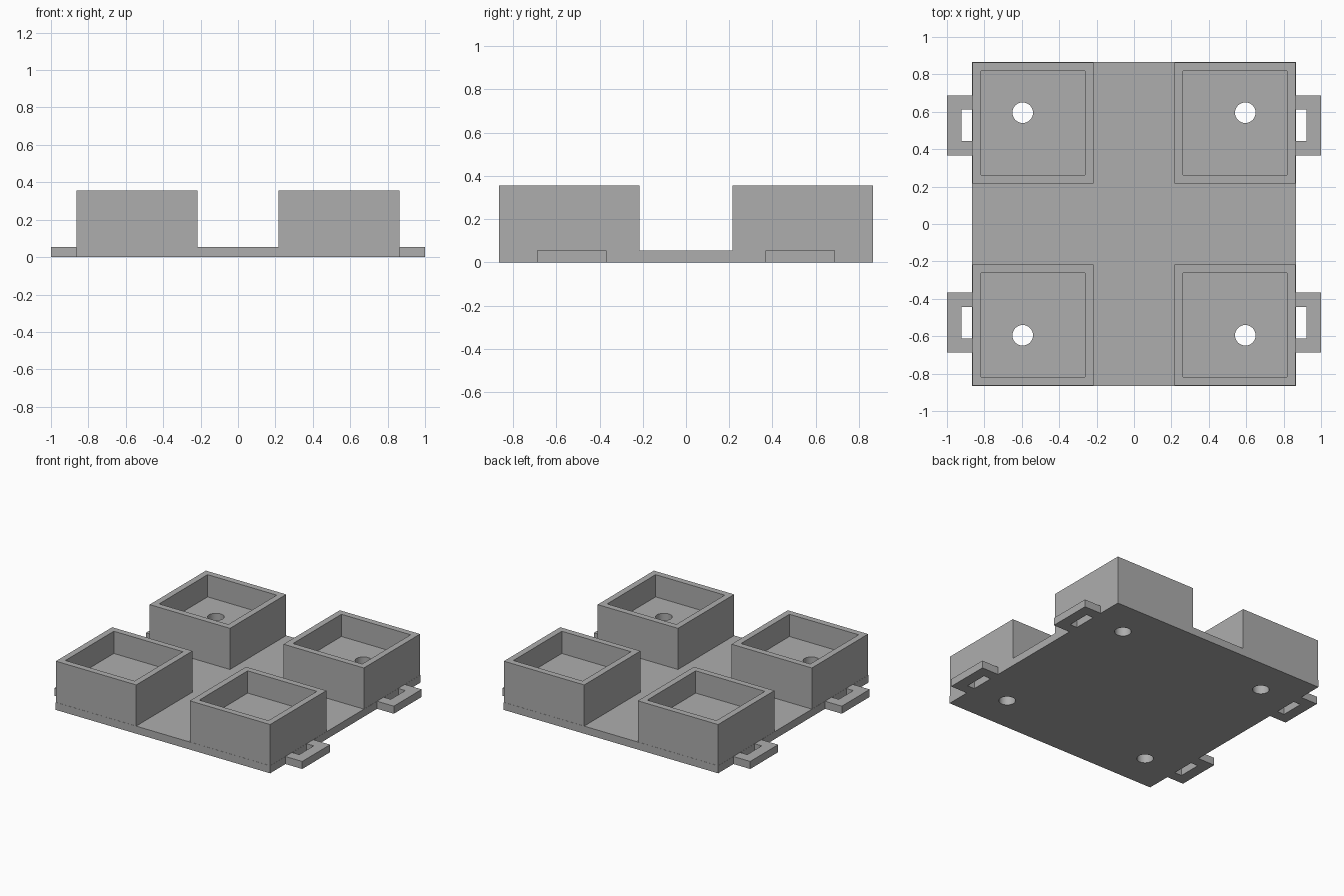
import bpy
import bmesh
import math
from mathutils import Matrix, Vector

if "Cube" in bpy.data.objects:
    bpy.data.objects.remove(bpy.data.objects["Cube"])

grey = bpy.data.materials.new("plain grey")
grey.use_nodes = True
COLOUR = (0.42, 0.42, 0.42, 1)
grey.diffuse_color = COLOUR
grey.node_tree.nodes["Principled BSDF"].inputs["Base Color"].default_value = COLOUR

HALF = 0.865       # plate half width
THICK = 0.055      # plate and lug thickness
TOP = 0.355        # rim of the trays
FLOOR = 0.193      # inside floor of the trays
INNER = 0.216      # inner side of the trays
WALL = 0.045
HOLE = 0.595       # screw hole position


def finish(name, bm):
    mesh = bpy.data.meshes.new(name)
    bm.to_mesh(mesh)
    bm.free()
    mesh.materials.append(grey)
    obj = bpy.data.objects.new(name, mesh)
    bpy.context.collection.objects.link(obj)
    return obj


def box(name, lo, hi):
    lo, hi = Vector(lo), Vector(hi)
    bm = bmesh.new()
    matrix = Matrix.Translation((lo + hi) / 2) @ Matrix.Diagonal((*(hi - lo), 1))
    bmesh.ops.create_cube(bm, size=1, matrix=matrix)
    return finish(name, bm)


def drill(x, y):
    bm = bmesh.new()
    bmesh.ops.create_cone(bm, cap_ends=True, segments=48, radius1=0.055, radius2=0.055,
                          depth=1, matrix=Matrix.Translation((x, y, 0)))
    return finish("hole_cutter", bm)


def cut(obj, cutter):
    mod = obj.modifiers.new("cut", "BOOLEAN")
    mod.operation = "DIFFERENCE"
    mod.solver = "EXACT"
    mod.object = cutter
    bpy.context.view_layer.objects.active = obj
    bpy.ops.object.modifier_apply(modifier=mod.name)
    bpy.data.objects.remove(cutter)


def smooth(obj):
    bpy.ops.object.select_all(action="DESELECT")
    obj.select_set(True)
    bpy.context.view_layer.objects.active = obj
    bpy.ops.object.shade_smooth_by_angle(angle=math.radians(30))


def span(sign, a, b):
    return sorted((sign * a, sign * b))


plate = box("base_plate", (-HALF, -HALF, 0), (HALF, HALF, THICK))

for sx, side in ((-1, "right"), (1, "left")):
    for sy, end in ((-1, "front"), (1, "back")):
        # Open square tray with a raised floor
        x0, x1 = span(sx, INNER, HALF - 0.001)
        y0, y1 = span(sy, INNER, HALF - 0.001)
        tray = box(f"{end}_{side}_tray", (x0, y0, THICK), (x1, y1, TOP))
        cut(tray, box("pocket_cutter", (x0 + WALL, y0 + WALL, FLOOR),
                      (x1 - WALL, y1 - WALL, TOP + 0.1)))

        # Screw hole through tray floor and plate
        cut(tray, drill(sx * HOLE, sy * HOLE))
        cut(plate, drill(sx * HOLE, sy * HOLE))
        smooth(tray)

        # Strap lug: two arms and an outer bar around a slot
        x0, x1 = span(sx, HALF, 1)
        y0, y1 = span(sy, 0.367, 0.688)
        lug = box(f"{end}_{side}_strap_lug", (x0, y0, 0), (x1, y1, THICK))
        x0, x1 = span(sx, HALF - 0.05, 0.922)
        y0, y1 = span(sy, 0.444, 0.611)
        cut(lug, box("slot_cutter", (x0, y0, -0.1), (x1, y1, 0.2)))

smooth(plate)
